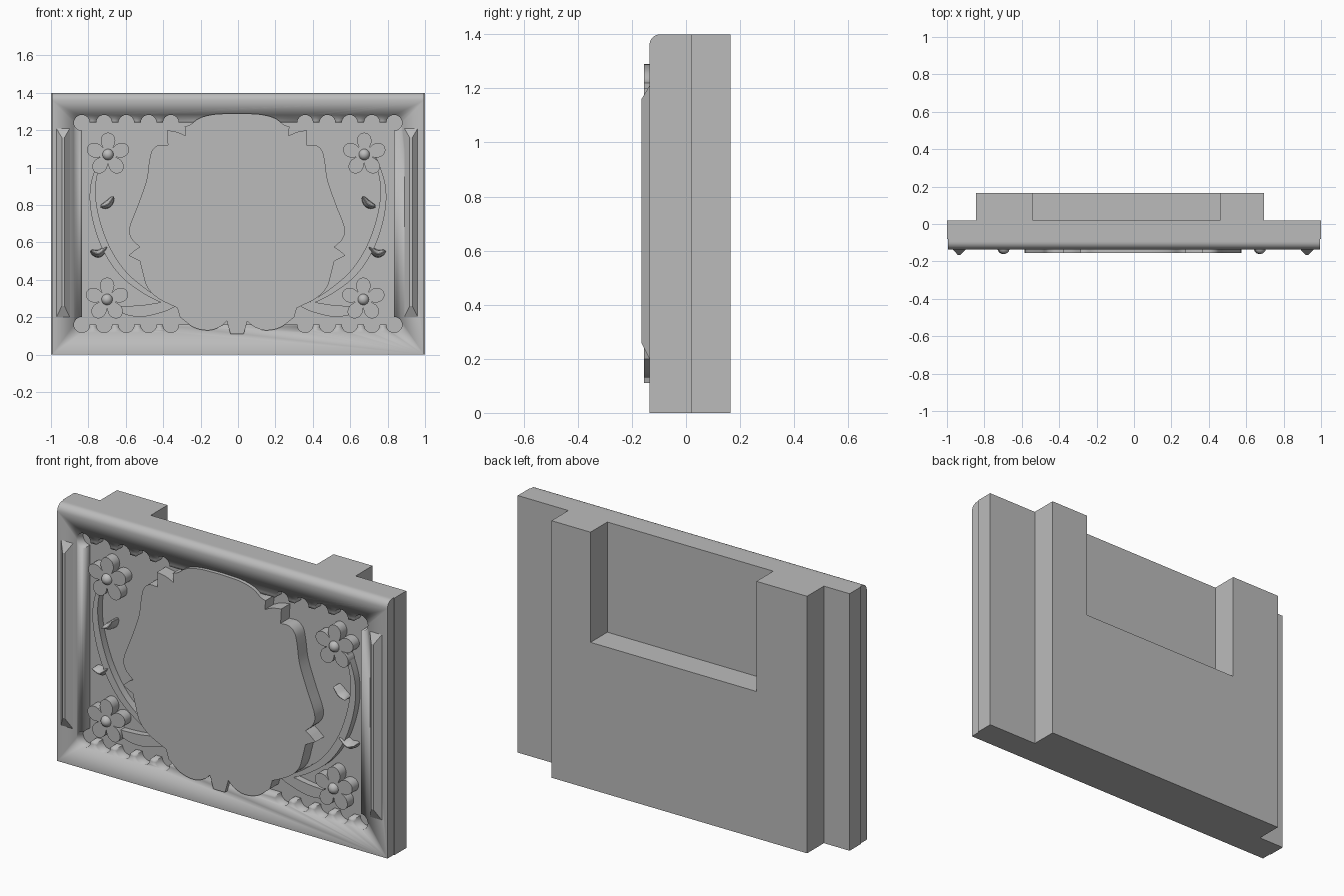
import bpy, bmesh
from math import sin, cos, pi, radians
from mathutils import Vector

start_cube = bpy.data.objects.get("Cube")
if start_cube:
    bpy.data.objects.remove(start_cube)

stone = bpy.data.materials.new("grey_stone")
stone.use_nodes = True
grey = (0.5, 0.5, 0.5, 1)
stone.diffuse_color = grey
stone.node_tree.nodes["Principled BSDF"].inputs["Base Color"].default_value = grey

# Depth levels along y
BACK, STEP, FLOOR, FACE, CREST, RIDGE = 0.165, 0.02, -0.08, -0.135, -0.155, -0.165


def finish(name, bm, smooth=True):
    bmesh.ops.recalc_face_normals(bm, faces=bm.faces)
    mesh = bpy.data.meshes.new(name)
    bm.to_mesh(mesh)
    bm.free()
    mesh.materials.append(stone)
    ob = bpy.data.objects.new(name, mesh)
    bpy.context.collection.objects.link(ob)
    bpy.ops.object.select_all(action='DESELECT')
    ob.select_set(True)
    bpy.context.view_layer.objects.active = ob
    if smooth:
        bpy.ops.object.shade_smooth_by_angle(angle=radians(35))
    return ob


def loft(name, rings, smooth=True):
    """Join closed rings of equal length and cap both ends."""
    bm = bmesh.new()
    loops = [[bm.verts.new(p) for p in ring] for ring in rings]
    n = len(loops[0])
    for a, b in zip(loops, loops[1:]):
        for i in range(n):
            j = (i + 1) % n
            bm.faces.new((a[i], a[j], b[j], b[i]))
    bm.faces.new(loops[0])
    bm.faces.new(loops[-1])
    return finish(name, bm, smooth)


def plate(name, outline, y0, y1, smooth=True):
    return loft(name, [[(x, y, z) for x, z in outline] for y in (y0, y1)], smooth)


def rectangle(x0, x1, z0, z1):
    return [(x0, z0), (x1, z0), (x1, z1), (x0, z1)]


def mirrored(half):
    """Close a half outline that begins and ends on the centre line."""
    return half + [(-x, z) for x, z in reversed(half[1:-1])]


def spline(points, steps=8):
    """Smooth path through the points."""
    p = [Vector(q) for q in points]
    p = [2 * p[0] - p[1]] + p + [2 * p[-1] - p[-2]]
    path = []
    for a, b, c, d in zip(p, p[1:], p[2:], p[3:]):
        for k in range(steps):
            t = k / steps
            path.append((2 * b + (c - a) * t + (2 * a - 5 * b + 4 * c - d) * t * t
                         + (3 * b - a - 3 * c + d) * t ** 3) / 2)
    return path + [p[-2]]


def band(path, width):
    """Tapering outline around a path."""
    left, right = [], []
    last = len(path) - 1
    for i, p in enumerate(path):
        d = (path[min(i + 1, last)] - path[max(i - 1, 0)]).normalized()
        side = Vector((-d.y, d.x)) * width * (0.12 + sin(pi * i / last) ** 0.6) / 2
        left.append(tuple(p + side))
        right.append(tuple(p - side))
    return left + right[::-1]


# Backing panel and rear block with its open notch
plate("backing_panel", rectangle(-1, 1, 0, 1.4), FLOOR, STEP, False)
plate("rear_block", [(-0.845, 0), (0.695, 0), (0.695, 1.4), (0.46, 1.4), (0.46, 0.8),
                     (-0.54, 0.8), (-0.54, 1.4), (-0.845, 1.4)], STEP, BACK, False)

# Face frame with a rounded top edge
R = 0.04
profile = [(FLOOR, 0), (FACE, 0)]
profile += [(FACE + R - R * cos(a), 1.4 - R + R * sin(a)) for a in (k * pi / 16 for k in range(9))]
profile.append((FLOOR, 1.4))
frame = loft("face_frame", [[(x, y, z) for y, z in profile] for x in (-0.995, 0.995)])

# Scalloped opening cut through the frame
MID, HALF, EDGE, SCALLOP = 0.7, 0.54, 0.835, 0.042
quarter = []
for i in range(5):
    centre = EDGE - 0.119 * (4 - i)
    sweep = pi if i < 4 else 1.5 * pi
    steps = 12 if i < 4 else 18
    for k in range(steps + 1):
        a = pi - sweep * k / steps
        quarter.append((centre + SCALLOP * cos(a), HALF + SCALLOP * sin(a)))
right_side = quarter + [(x, -z) for x, z in reversed(quarter)]
opening = right_side + [(-x, z) for x, z in reversed(right_side)]
cutter = plate("opening_cutter", [(x, MID + z) for x, z in opening], FLOOR - 0.0005, FACE - 0.1)
cutter.hide_render = True
cut = frame.modifiers.new("opening", 'BOOLEAN')
cut.operation = 'DIFFERENCE'
cut.solver = 'EXACT'
cut.object = cutter
bpy.context.view_layer.objects.active = frame
bpy.ops.object.modifier_apply(modifier=cut.name)
bpy.data.objects.remove(cutter)

# Central cartouche, made of smooth runs that meet at sharp points
runs = [
    [(0, 1.29), (0.12, 1.285), (0.2, 1.265), (0.25, 1.23), (0.28, 1.22)],
    [(0.275, 1.17), (0.32, 1.19), (0.375, 1.2)],
    [(0.37, 1.12), (0.42, 1.12), (0.455, 1.09), (0.47, 1.03), (0.485, 0.93), (0.53, 0.8),
     (0.575, 0.68), (0.565, 0.62), (0.52, 0.575)],
    [(0.545, 0.56), (0.58, 0.53)],
    [(0.52, 0.5), (0.505, 0.44), (0.48, 0.36), (0.42, 0.3), (0.32, 0.25)],
    [(0.305, 0.2), (0.23, 0.145), (0.15, 0.13), (0.09, 0.15), (0.055, 0.18)],
    [(0.035, 0.11), (0, 0.11)],
]
half = [tuple(p) for run in runs for p in spline(run, 5)]
plate("central_cartouche", [(x - 0.005, z) for x, z in mirrored(half)], FLOOR, CREST)


def flower(name, x, z):
    outline = []
    for k in range(80):
        a = 2 * pi * k / 80
        r = 0.045 + 0.072 * abs(cos(2.5 * (a - pi / 2))) ** 0.6
        outline.append((x + r * cos(a), z + r * sin(a)))
    plate(name + "_petals", outline, FLOOR, FACE)
    bm = bmesh.new()
    bmesh.ops.create_uvsphere(bm, u_segments=24, v_segments=12, radius=0.03)
    bmesh.ops.translate(bm, vec=(x, FACE + 0.005, z), verts=bm.verts)
    finish(name + "_centre", bm)


def leaf(name, points):
    """Curved leaf with a raised ridge."""
    path = spline(points)
    rings = [[(x, y, z) for x, z in band(path, w)]
             for w, y in ((0.036, FLOOR), (0.03, FLOOR - 0.03), (0.004, FACE + 0.003))]
    loft(name, rings)


# Flowers, vines and leaves on both sides
for side, s in (("left", 1), ("right", -1)):
    def flip(points):
        return [(s * x, z) for x, z in points]
    flower(side + "_upper_flower", 0.685 * s - 0.01, 1.07)
    flower(side + "_lower_flower", 0.685 * s - 0.015, 0.295)
    vine = spline(flip([(0.735, 1.06), (0.775, 0.9), (0.765, 0.75), (0.71, 0.58),
                        (0.62, 0.44), (0.5, 0.34), (0.36, 0.26)]))
    plate(side + "_vine", band(vine, 0.036), FLOOR, -0.12)
    scroll = spline(flip([(0.65, 0.25), (0.58, 0.235), (0.5, 0.235), (0.4, 0.255), (0.33, 0.27)]))
    plate(side + "_scroll", band(scroll, 0.055), FLOOR, -0.115)
    leaf(side + "_upper_leaf", flip([(0.665, 0.845), (0.695, 0.805), (0.735, 0.79)]))
    leaf(side + "_lower_leaf", flip([(0.79, 0.555), (0.745, 0.54), (0.7, 0.575)]))

    # Ridged side bar with sloping ends
    c = 0.93 * s - 0.005
    base, top = rectangle(c - 0.036, c + 0.036, 0.2, 1.21), rectangle(c - 0.007, c + 0.007, 0.26, 1.16)
    loft(side + "_bar", [[(x, FACE + 0.005, z) for x, z in base], [(x, FACE, z) for x, z in base],
                         [(x, RIDGE, z) for x, z in top]], False)
